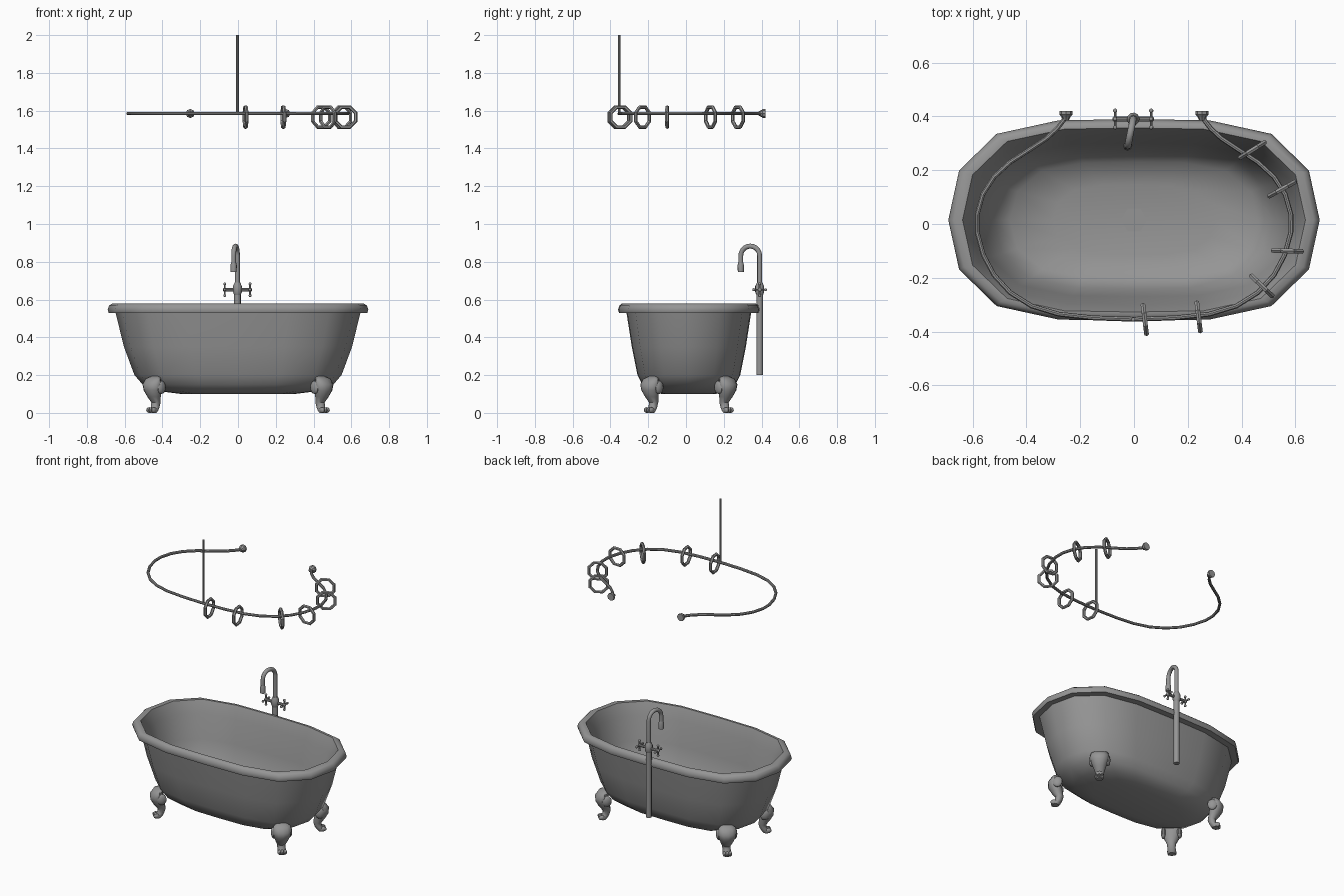
import bpy, bmesh, math
from mathutils import Vector, Matrix

if "Cube" in bpy.data.objects:
    bpy.data.objects.remove(bpy.data.objects["Cube"], do_unlink=True)

# One flat grey for everything
grey = bpy.data.materials.new("plain_grey")
grey.use_nodes = True
grey.diffuse_color = (0.3, 0.3, 0.3, 1)
grey.node_tree.nodes["Principled BSDF"].inputs["Base Color"].default_value = (0.3, 0.3, 0.3, 1)

CENTRE_Y = 0.015
POST = Vector((-0.003, 0.39, 0))


def finish(name, bm, smooth_angle=40):
    bmesh.ops.recalc_face_normals(bm, faces=bm.faces)
    mesh = bpy.data.meshes.new(name)
    bm.to_mesh(mesh)
    bm.free()
    mesh.materials.append(grey)
    obj = bpy.data.objects.new(name, mesh)
    bpy.context.collection.objects.link(obj)
    bpy.ops.object.select_all(action='DESELECT')
    obj.select_set(True)
    bpy.context.view_layer.objects.active = obj
    if smooth_angle:
        bpy.ops.object.shade_smooth_by_angle(angle=math.radians(smooth_angle))
    return obj


def loft(bm, rings, cap_start=True, cap_end=True):
    """Skin a list of equally long point loops."""
    loops = [[bm.verts.new(p) for p in ring] for ring in rings]
    count = len(loops[0])
    for low, high in zip(loops, loops[1:]):
        for i in range(count):
            j = (i + 1) % count
            bm.faces.new((low[i], low[j], high[j], high[i]))
    if cap_start:
        bm.faces.new(loops[0])
    if cap_end:
        bm.faces.new(loops[-1])


def tube(bm, path, radius, sides=8):
    """Sweep a round section along a path; radius may be one value or a list."""
    path = [Vector(p) for p in path]
    radii = radius if isinstance(radius, list) else [radius] * len(path)
    rings, side = [], None
    for i, p in enumerate(path):
        along = (path[min(i + 1, len(path) - 1)] - path[max(i - 1, 0)]).normalized()
        if side is None:
            side = along.orthogonal()
        side = (side - along * side.dot(along)).normalized()
        other = along.cross(side)
        turns = [math.tau * k / sides for k in range(sides)]
        rings.append([p + radii[i] * (side * math.cos(t) + other * math.sin(t)) for t in turns])
    loft(bm, rings)


def ball(bm, centre, size, turn=0):
    place = Matrix.Translation(centre) @ Matrix.Rotation(turn, 4, 'Z') @ Matrix.Diagonal((*size, 1))
    bmesh.ops.create_uvsphere(bm, u_segments=10, v_segments=8, radius=1, matrix=place)


# Tub: sixteen-sided oval rings, outside up over the rim and down inside
QUARTER = [(1, 0), (0.942, 0.49), (0.74, 0.853), (0.406, 0.987)]


def oval(rx, ry, z):
    quarter = list(QUARTER)
    mirrored = [(-x, y) for x, y in reversed(QUARTER[1:])]
    half = quarter + [(0, 1)] + mirrored
    full = half + [(-x, -y) for x, y in half]
    return [(x * rx, CENTRE_Y + y * ry, z) for x, y in full]


tub_profile = [
    (0.30, 0.14, 0.10), (0.42, 0.21, 0.115), (0.505, 0.247, 0.15), (0.548, 0.272, 0.2),
    (0.604, 0.302, 0.35), (0.648, 0.33, 0.53),
    (0.685, 0.37, 0.53), (0.69, 0.375, 0.545), (0.683, 0.368, 0.568), (0.668, 0.356, 0.578),
    (0.637, 0.342, 0.578), (0.63, 0.335, 0.56),
    (0.61, 0.315, 0.5), (0.572, 0.285, 0.35), (0.52, 0.255, 0.21), (0.46, 0.215, 0.155), (0.3, 0.13, 0.13),
]
bm = bmesh.new()
loft(bm, [oval(*row) for row in tub_profile])
finish("bathtub", bm)

# Hexagonal drain
for name, radius, top in (("drain_flange", 0.048, 0.134), ("drain_plug", 0.028, 0.138)):
    bm = bmesh.new()
    ring = [Vector((math.cos(math.tau * k / 6), math.sin(math.tau * k / 6), 0)) * radius for k in range(6)]
    loft(bm, [[p + Vector((0, CENTRE_Y, z)) for p in ring] for z in (0.125, top)])
    finish(name, bm, 0)

# Claw feet: sections as (outward offset, height, half width, half depth)
foot_sections = [
    (-0.005, 0.195, 0.025, 0.012), (0.012, 0.18, 0.052, 0.028), (0.022, 0.15, 0.058, 0.04),
    (0.018, 0.12, 0.052, 0.042), (0.006, 0.085, 0.038, 0.034), (-0.008, 0.055, 0.026, 0.024),
    (-0.002, 0.03, 0.025, 0.022), (0.012, 0.012, 0.027, 0.026), (0.016, 0.0, 0.022, 0.02),
]
for side, sx in (("left", 1), ("right", -1)):
    for end, sy in (("front", -1), ("back", 1)):
        bm = bmesh.new()
        base = Vector((sx * 0.44, CENTRE_Y + sy * 0.192, 0))
        out = Vector((sx, sy, 0)).normalized()
        across = Vector((-out.y, out.x, 0))
        angle = math.atan2(out.y, out.x)
        rings = []
        for offset, z, width, depth in foot_sections:
            mid = base + out * offset + Vector((0, 0, z))
            turns = [math.tau * k / 12 for k in range(12)]
            rings.append([mid + out * depth * math.cos(t) + across * width * math.sin(t) for t in turns])
        loft(bm, rings)
        # side scrolls and toes
        for s in (-1, 1):
            ball(bm, base + across * s * 0.048 + Vector((0, 0, 0.135)), (0.03, 0.016, 0.035), angle)
        for s in (-1, 0, 1):
            ball(bm, base + out * 0.025 + across * s * 0.018 + Vector((0, 0, 0.015)), (0.02, 0.01, 0.015), angle)
        finish(end + "_" + side + "_foot", bm)

# Standing water pipe with collar
bm = bmesh.new()
tube(bm, [POST + Vector((0, 0, z)) for z in (0.2, 0.64)], 0.018, 10)
tube(bm, [POST + Vector((0, 0, z)) for z in (0.625, 0.64, 0.67, 0.69)], [0.018, 0.024, 0.024, 0.015], 10)
finish("supply_pipe", bm)

# Gooseneck spout, turned slightly to one side
reach = Vector((-0.2, -1, 0)).normalized()
path = [POST + Vector((0, 0, 0.68))]
for k in range(11):
    t = math.pi * k / 10
    path.append(POST + reach * 0.051 * (1 - math.cos(t)) + Vector((0, 0, 0.832 + 0.051 * math.sin(t))))
tip = path[-1]
path.append(tip - Vector((0, 0, 0.04)))
bm = bmesh.new()
tube(bm, path, 0.013, 10)
tube(bm, [tip - Vector((0, 0, d)) for d in (0.035, 0.05, 0.085)], [0.013, 0.017, 0.016], 10)
finish("spout", bm)

# Tap crossbar with a four-spoke handle on each end
hub = POST + Vector((0, 0, 0.652))
bm = bmesh.new()
tube(bm, [hub + Vector((x, 0, 0)) for x in (-0.07, 0.07)], 0.009)
finish("tap_crossbar", bm)
for side, s in (("left", 1), ("right", -1)):
    bm = bmesh.new()
    centre = hub + Vector((s * 0.067, 0, 0))
    for spoke in (Vector((0, 1, 0)), Vector((0, 0, 1))):
        tube(bm, [centre - spoke * 0.032, centre + spoke * 0.032], 0.005)
        for e in (-1, 1):
            ball(bm, centre + spoke * e * 0.031, (0.008, 0.008, 0.008))
    ball(bm, centre, (0.011, 0.011, 0.011))
    finish(side + "_tap_handle", bm)

# Curtain rail: one half, mirrored to the other
RAIL_Z = 1.585
half_rail = [
    (0.255, 0.405), (0.262, 0.385), (0.285, 0.355), (0.325, 0.318), (0.39, 0.275), (0.46, 0.23),
    (0.52, 0.175), (0.562, 0.11), (0.583, 0.035), (0.583, -0.03), (0.56, -0.115), (0.52, -0.19),
    (0.46, -0.255), (0.38, -0.305), (0.28, -0.335), (0.15, -0.349),
]
rail = half_rail + [(0, -0.354)] + [(-x, y) for x, y in reversed(half_rail)]
bm = bmesh.new()
tube(bm, [(x, y, RAIL_Z) for x, y in rail], 0.009)
finish("curtain_rail", bm)

# Wall flanges at the rail ends
for side, s in (("left", 1), ("right", -1)):
    bm = bmesh.new()
    tube(bm, [(s * 0.253, y, RAIL_Z) for y in (0.385, 0.4, 0.406, 0.42)], [0.011, 0.018, 0.024, 0.024])
    finish(side + "_wall_flange", bm, 30)

# Ceiling support
bm = bmesh.new()
tube(bm, [(-0.003, -0.354, z) for z in (RAIL_Z, 2)], 0.007)
finish("ceiling_rod", bm)

# Octagonal curtain rings: (x, y, heading in degrees)
ring_places = [
    (0.44, 0.275, 32), (0.55, 0.13, 29), (0.57, -0.10, -2),
    (0.475, -0.23, -44), (0.24, -0.345, -83), (0.04, -0.355, -83),
]
for number, (x, y, heading) in enumerate(ring_places, 1):
    bm = bmesh.new()
    heading = math.radians(heading)
    flat = Vector((math.cos(heading), math.sin(heading), 0))
    normal = Vector((-flat.y, flat.x, 0))
    sections = []
    for k in range(9):
        t = math.tau * (k + 0.5) / 8
        radial = flat * math.cos(t) + Vector((0, 0, math.sin(t)))
        mid = Vector((x, y, 1.566)) + radial * 0.057
        turns = [math.tau * j / 6 for j in range(6)]
        sections.append([mid + 0.01 * (radial * math.cos(a) + normal * math.sin(a)) for a in turns])
    loft(bm, sections, False, False)
    bmesh.ops.remove_doubles(bm, verts=bm.verts, dist=0.0001)
    finish("curtain_ring_" + str(number), bm, 30)
